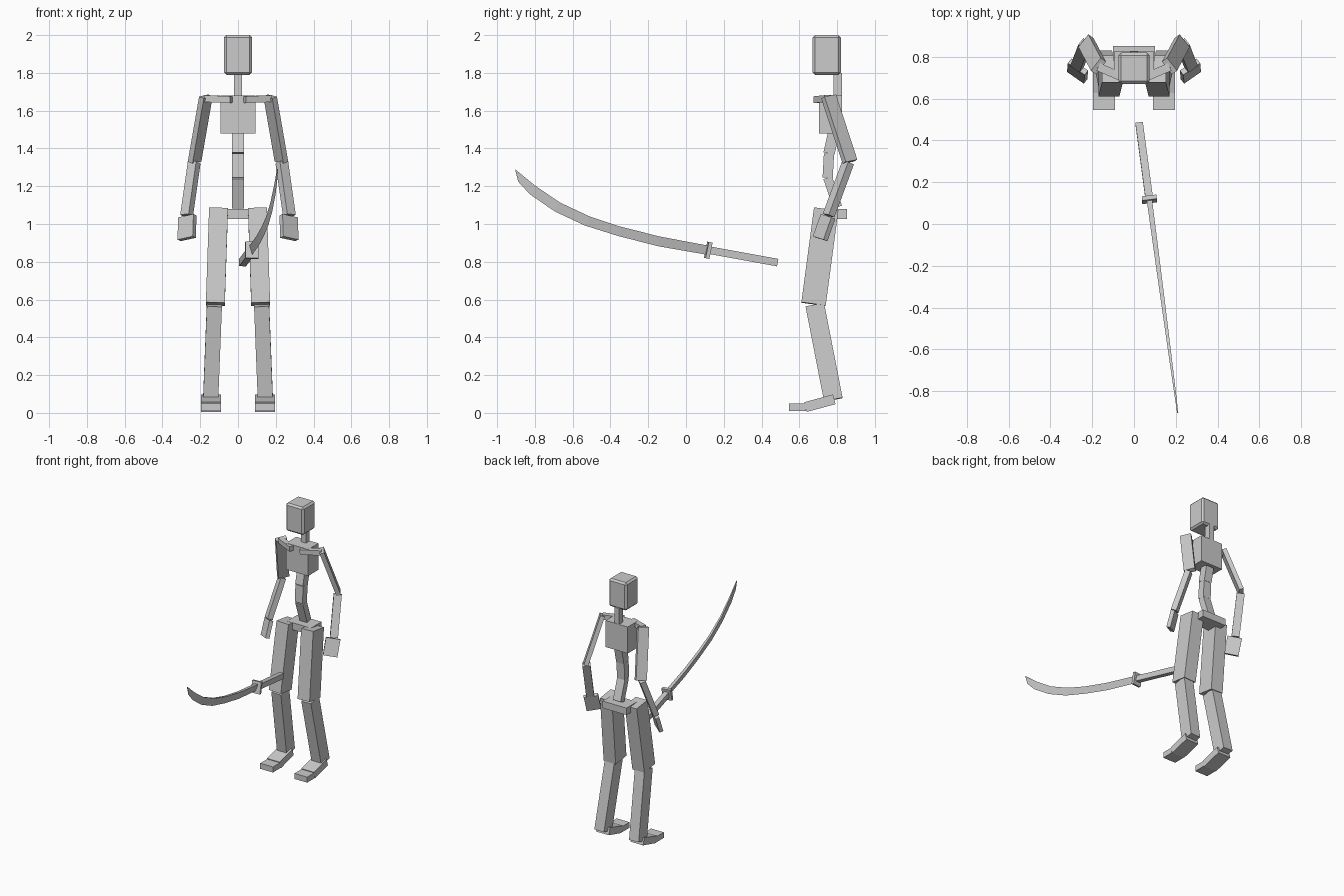
import bpy, bmesh
from math import cos, sin, radians
from mathutils import Vector

if "Cube" in bpy.data.objects:
    bpy.data.objects.remove(bpy.data.objects["Cube"])


def make(name, verts, faces):
    me = bpy.data.meshes.new(name)
    me.from_pydata([tuple(v) for v in verts], [], faces)
    bm = bmesh.new()
    bm.from_mesh(me)
    bmesh.ops.recalc_face_normals(bm, faces=bm.faces)
    bm.to_mesh(me)
    bm.free()
    ob = bpy.data.objects.new(name, me)
    bpy.context.collection.objects.link(ob)
    return ob


def loft(name, rings):
    """Skin a list of equal-length vertex rings, closing both ends."""
    n = len(rings[0])
    verts = [v for r in rings for v in r]
    faces = [list(range(n)), [len(verts) - n + i for i in range(n)]]
    for k in range(len(rings) - 1):
        for i in range(n):
            j = (i + 1) % n
            faces.append([k * n + i, k * n + j, (k + 1) * n + j, (k + 1) * n + i])
    return make(name, verts, faces)


def bar(name, a, b, w, t, hint=(1, 0, 0)):
    """Square-ended bar from a to b; w is measured along hint, t across it."""
    a, b, h = Vector(a), Vector(b), Vector(hint)
    axis = (b - a).normalized()
    u = (h - axis * h.dot(axis)).normalized() * w / 2
    v = axis.cross(u).normalized() * t / 2
    return loft(name, [[p - u - v, p + u - v, p + u + v, p - u + v] for p in (a, b)])


def pair(name, a, b, w, t, hint=(1, 0, 0)):
    """Make a bar on the -x side and its mirror image on the +x side."""
    flip = lambda p: (-p[0], p[1], p[2])
    bar("right_" + name, a, b, w, t, hint)
    bar("left_" + name, flip(a), flip(b), w, t, flip(hint))


def yaw(deg):
    return (cos(radians(deg)), sin(radians(deg)), 0)


# Head with chamfered edges, neck and torso
head = bar("head", (0, .745, 1.79), (0, .745, 2.0), .15, .15)
bev = head.modifiers.new("chamfer", 'BEVEL')
bev.width = .013
bev.segments = 1
bar("neck", (0, .803, 1.67), (0, .803, 1.80), .04, .045)
bar("chest", (0, .766, 1.48), (0, .766, 1.68), .185, .122)
spine = [(0, .781, 1.48), (0, .757, 1.373), (0, .75, 1.245), (0, .803, 1.09)]
for i in range(3):
    bar("spine_%d" % (i + 1), spine[i], spine[i + 1], .064, .06 - .006 * i)
bar("pelvis", (0, .79, 1.027), (0, .79, 1.08), .2, .125)

# Shoulders and arms
pair("collarbone", (-.035, .693, 1.658), (-.172, .752, 1.664), .036, .04, (0, 0, 1))
pair("upper_arm", (-.17, .755, 1.675), (-.23, .868, 1.33), .078, .032, yaw(55))
pair("forearm", (-.232, .858, 1.325), (-.272, .755, 1.045), .055, .04, yaw(-38))
pair("hand", (-.268, .752, 1.04), (-.272, .71, .922), .1, .028, yaw(-38))

# Legs and feet
pair("thigh", (-.103, .742, 1.078), (-.12, .675, .576), .1, .13)
pair("shin", (-.125, .682, .572), (-.145, .78, .07), .08, .1)
pair("foot", (-.143, .785, .072), (-.143, .633, .031), .106, .053)
pair("toes", (-.143, .635, .03), (-.143, .545, .03), .106, .042)

# Sword: grip, guard and curved single-edged blade in one vertical plane


def sx(y):
    return .073 + (.12 - y) * .133


bar("sword_grip", (sx(.485), .483, .796), (sx(.12), .12, .862), .036, .04)
bar("sword_guard", (sx(.128), .128, .859), (sx(.108), .108, .863), .07, .088)

edge = [(.124, .835), (-.14, .881), (-.351, .934), (-.536, .992),
        (-.694, 1.066), (-.826, 1.157), (-.889, 1.225)]
back = [(.130, .883), (-.14, .934), (-.351, .987), (-.51, 1.04),
        (-.668, 1.114), (-.8, 1.204), (-.905, 1.29)]
rings = []
for i, ((ey, ez), (by, bz)) in enumerate(zip(edge, back)):
    h = .013 - .0017 * i
    rings.append([Vector((sx(ey), ey, ez)),
                  Vector((sx(by) + h, by, bz)),
                  Vector((sx(by) - h, by, bz))])
loft("sword_blade", rings)
